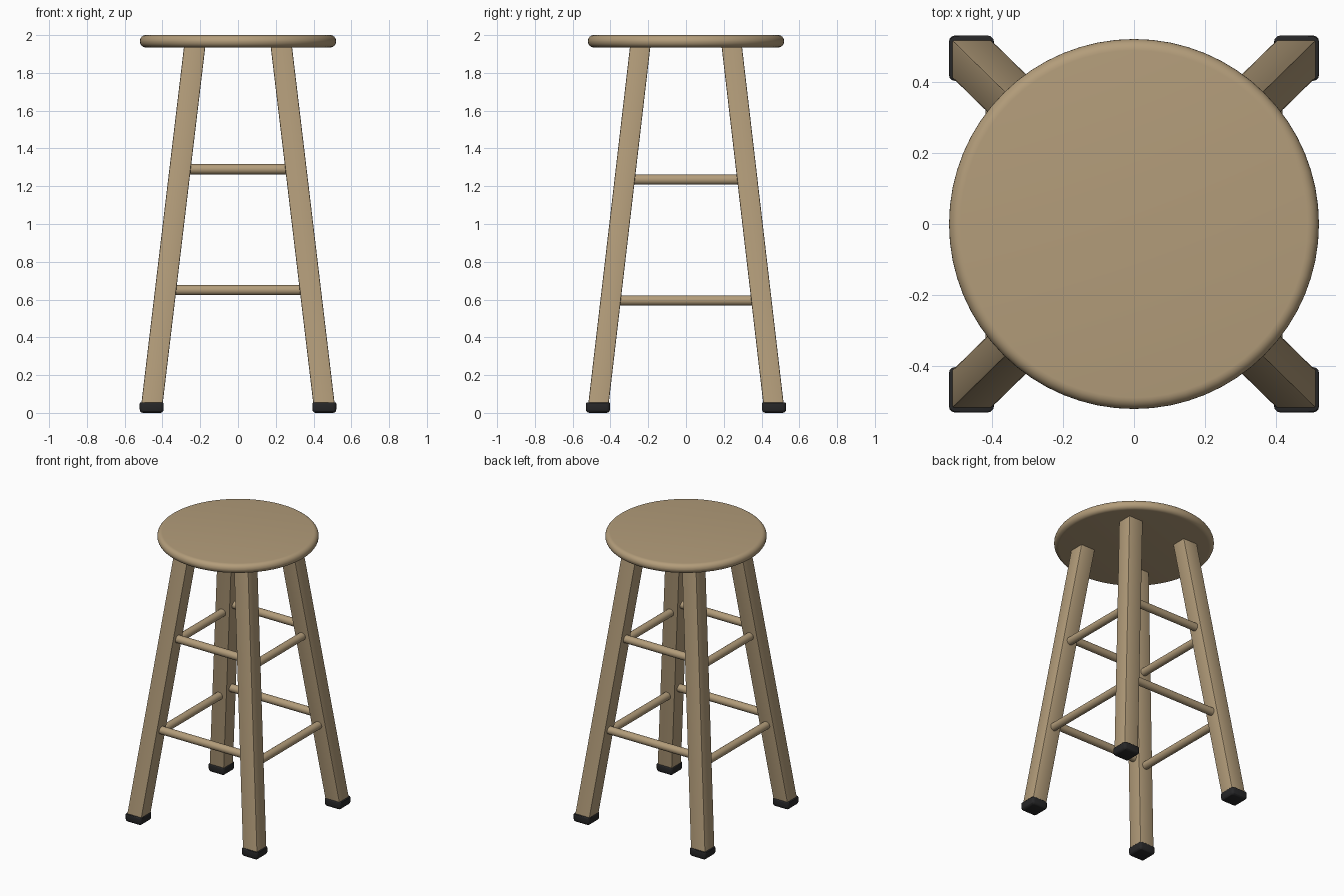
import bpy, bmesh, math
from mathutils import Vector, Matrix

if "Cube" in bpy.data.objects:
    bpy.data.objects.remove(bpy.data.objects["Cube"])


def material(name, rgb):
    m = bpy.data.materials.new(name)
    m.use_nodes = True
    m.diffuse_color = (*rgb, 1)
    m.node_tree.nodes["Principled BSDF"].inputs["Base Color"].default_value = (*rgb, 1)
    return m


wood = material("light wood", (0.45, 0.335, 0.195))
rubber = material("black rubber", (0.02, 0.02, 0.021))


def finish(bm, name, mat, angle=30):
    bmesh.ops.recalc_face_normals(bm, faces=bm.faces)
    mesh = bpy.data.meshes.new(name)
    bm.to_mesh(mesh)
    bm.free()
    obj = bpy.data.objects.new(name, mesh)
    bpy.context.collection.objects.link(obj)
    mesh.materials.append(mat)
    bpy.ops.object.select_all(action='DESELECT')
    obj.select_set(True)
    bpy.context.view_layer.objects.active = obj
    bpy.ops.object.shade_smooth_by_angle(angle=math.radians(angle))
    return obj


def box(low, high, size):
    """Box between two centre points, sheared so its ends stay level."""
    bm = bmesh.new()
    bmesh.ops.create_cube(bm, size=1)
    for v in bm.verts:
        c = high if v.co.z > 0 else low
        v.co = Vector((c[0] + v.co.x * size[0], c[1] + v.co.y * size[1], c[2]))
    return bm


def bevel(bm, edges, width, segments):
    bmesh.ops.bevel(bm, geom=edges, offset=width, segments=segments,
                    profile=0.5, affect='EDGES')


def leg_centre(z):
    """Centre line of the splayed leg on the +x +y corner."""
    t = (z - 0.05) / 1.885
    return Vector((0.455 - 0.225 * t, 0.463 - 0.22 * t, z))


# Seat: a disc with a fully rounded rim
R, TOP, r = 0.52, 2.0, 0.0325
bm = bmesh.new()
bmesh.ops.create_cone(bm, cap_ends=True, segments=64, radius1=R, radius2=R, depth=2 * r,
                      matrix=Matrix.Translation((0, 0, TOP - r)))
rim = [e for e in bm.edges if abs(e.verts[0].co.z - e.verts[1].co.z) < 1e-4]
bevel(bm, rim, r * 0.98, 6)
finish(bm, "seat", wood)

# Legs and rubber feet on the four corners
for sy, depth_name in ((-1, "front"), (1, "back")):
    for sx, side in ((1, "left"), (-1, "right")):
        flip = Vector((sx, sy, 1))
        bm = box(leg_centre(0.03) * flip, leg_centre(1.95) * flip, (0.113, 0.108))
        long_edges = [e for e in bm.edges if e.calc_length() > 1]
        bevel(bm, long_edges, 0.006, 2)
        finish(bm, f"{depth_name}_{side}_leg", wood)

        low, high = Vector((0.457, 0.466, 0)) * flip, Vector((0.457, 0.466, 0.055)) * flip
        bm = box(low, high, (0.127, 0.128))
        upright = [e for e in bm.edges if abs(e.verts[0].co.z - e.verts[1].co.z) > 0.01]
        bevel(bm, upright, 0.018, 3)
        for z, width in ((0, 0.018), (0.055, 0.006)):
            ring = [e for e in bm.edges if all(abs(v.co.z - z) < 1e-4 for v in e.verts)]
            bevel(bm, ring, width, 3)
        finish(bm, f"{depth_name}_{side}_foot", rubber)


# Round rungs ending inside the legs, two on each side
def rung(name, axis, sign, z):
    c = leg_centre(z)
    length = 2 * c[axis]
    spot = Vector((0, sign * c.y, z)) if axis == 0 else Vector((sign * c.x, 0, z))
    turn = Matrix.Rotation(math.pi / 2, 4, 'Y' if axis == 0 else 'X')
    bm = bmesh.new()
    bmesh.ops.create_cone(bm, cap_ends=True, segments=24, radius1=0.027, radius2=0.027,
                          depth=length, matrix=Matrix.Translation(spot) @ turn)
    finish(bm, name, wood)


for level, z in (("lower", 0.65), ("upper", 1.29)):
    rung(f"{level}_front_rung", 0, -1, z)
    rung(f"{level}_back_rung", 0, 1, z)
    rung(f"{level}_left_rung", 1, 1, z - 0.055)
    rung(f"{level}_right_rung", 1, -1, z - 0.055)
